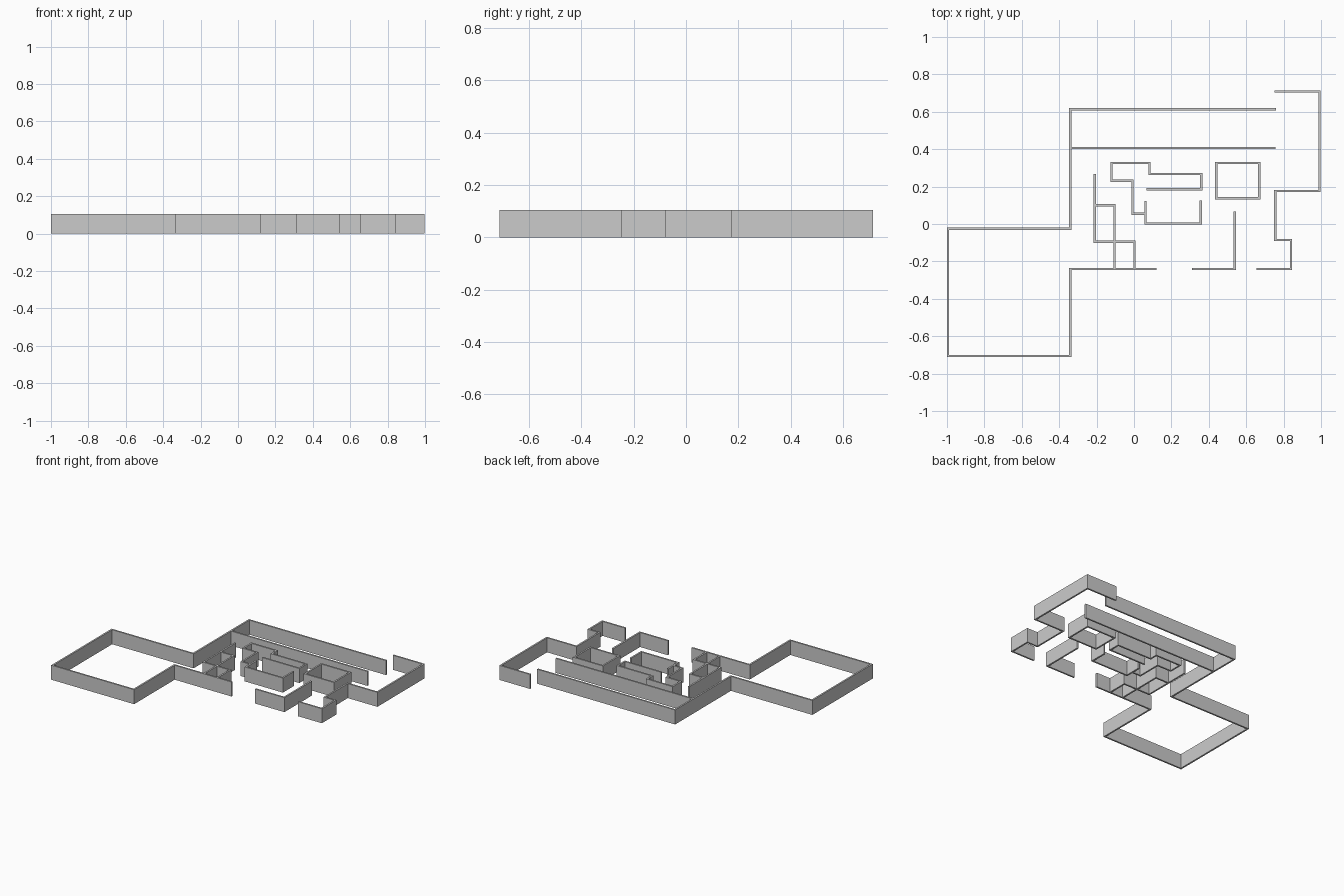
import bpy
import bmesh
from mathutils import Vector

if "Cube" in bpy.data.objects:
    bpy.data.objects.remove(bpy.data.objects["Cube"])

HEIGHT = 0.105
THICK = 0.012


def wall(name, pts, closed=False):
    """Extrude a mitred wall of constant thickness along a plan polyline."""
    p = [Vector(q) for q in pts]
    n = len(p)
    bm = bmesh.new()
    rings = []
    for i, c in enumerate(p):
        normals = []
        if closed or i > 0:
            d = (c - p[i - 1]).normalized()
            normals.append(Vector((-d.y, d.x)))
        if closed or i < n - 1:
            d = (p[(i + 1) % n] - c).normalized()
            normals.append(Vector((-d.y, d.x)))
        m = sum(normals, Vector((0, 0)))
        off = m * (THICK / (m.dot(normals[0]) * 2))
        a, b = c + off, c - off
        rings.append([bm.verts.new((q.x, q.y, z)) for q, z in
                      ((a, 0), (b, 0), (b, HEIGHT), (a, HEIGHT))])
    for i in range(n if closed else n - 1):
        r, s = rings[i], rings[(i + 1) % n]
        for k in range(4):
            j = (k + 1) % 4
            bm.faces.new((r[k], r[j], s[j], s[k]))
    if not closed:
        bm.faces.new(rings[0])
        bm.faces.new(rings[-1])
    bmesh.ops.recalc_face_normals(bm, faces=bm.faces)
    mesh = bpy.data.meshes.new(name)
    bm.to_mesh(mesh)
    bm.free()
    bpy.context.collection.objects.link(bpy.data.objects.new(name, mesh))


# Outer shell: square room on the left and long corridor at the back
wall("outer_wall_left", [(0.12, -0.241), (-0.341, -0.241), (-0.341, -0.706),
     (-0.994, -0.706), (-0.994, -0.025), (-0.341, -0.025), (-0.341, 0.614), (0.76, 0.614)])
wall("corridor_wall", [(-0.341, 0.406), (0.757, 0.406)])
wall("outer_wall_right", [(0.75, 0.708), (0.992, 0.708), (0.992, 0.177), (0.755, 0.177),
     (0.755, -0.085), (0.84, -0.085), (0.84, -0.241), (0.655, -0.241)])

# Front entrance wall
wall("entrance_wall", [(0.31, -0.241), (0.539, -0.241), (0.539, 0.068)])

# Inner rooms
wall("square_room", [(0.44, 0.138), (0.67, 0.138), (0.67, 0.326), (0.44, 0.326)], closed=True)
wall("stepped_room", [(0.066, 0.186), (0.36, 0.186), (0.36, 0.268), (0.083, 0.268),
     (0.083, 0.326), (-0.12, 0.326), (-0.12, 0.231), (-0.008, 0.231),
     (-0.008, 0.055), (0.062, 0.055)])
wall("open_room", [(0.062, 0.122), (0.062, 0.002), (0.357, 0.002), (0.357, 0.125)])

# Partitions of the small left rooms
wall("left_partition", [(-0.21, 0.268), (-0.21, -0.095), (0.003, -0.095), (0.003, -0.241)])
wall("closet_partition", [(-0.21, 0.1), (-0.104, 0.1), (-0.104, -0.241)])
